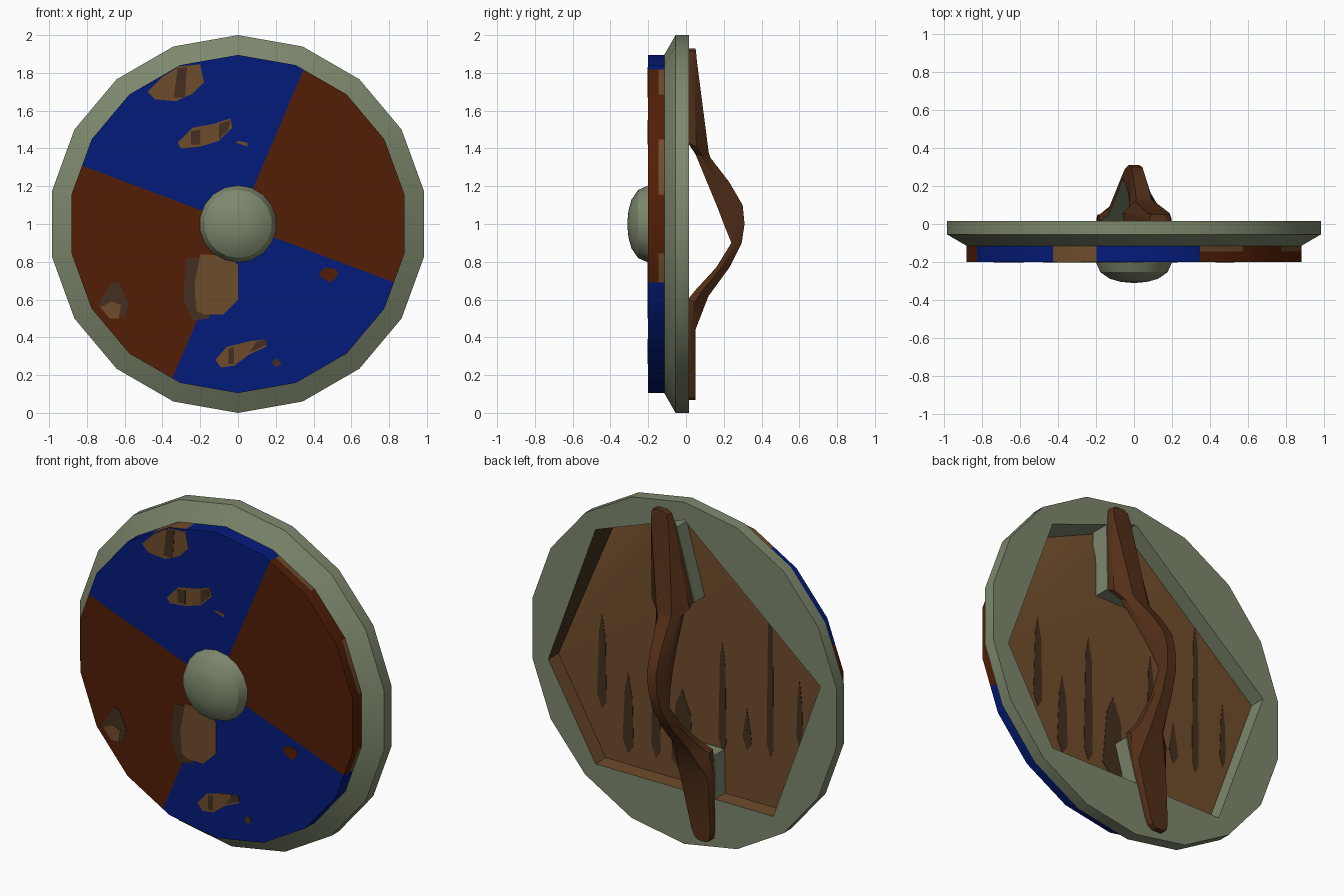
import bpy, bmesh, math

if "Cube" in bpy.data.objects:
    bpy.data.objects.remove(bpy.data.objects["Cube"])


def mat(name, rgb):
    m = bpy.data.materials.new(name)
    lin = [(c / 255 / 12.92) if c < 10.3 else ((c / 255 + 0.055) / 1.055) ** 2.4 for c in rgb]
    m.diffuse_color = (*lin, 1)
    m.use_nodes = True
    m.node_tree.nodes["Principled BSDF"].inputs["Base Color"].default_value = m.diffuse_color
    return m


GREEN = mat("grey_green_metal", (125, 136, 109))
BLUE = mat("blue_paint", (4, 27, 122))
RUST = mat("red_brown_paint", (82, 30, 6))
TAN = mat("bare_wood", (111, 76, 43))
DARK = mat("dark_wood", (68, 47, 30))
GRIP = mat("handle_leather", (83, 47, 24))


def P(deg, r, y):
    """Point on the shield circle, angle clockwise from the top."""
    a = math.radians(deg)
    return (r * math.sin(a), y, 1 + r * math.cos(a))


def finish(bm, name, mats, smooth=None):
    bmesh.ops.recalc_face_normals(bm, faces=bm.faces)
    me = bpy.data.meshes.new(name)
    bm.to_mesh(me)
    bm.free()
    for m in mats:
        me.materials.append(m)
    ob = bpy.data.objects.new(name, me)
    bpy.context.collection.objects.link(ob)
    if smooth:
        bpy.ops.object.select_all(action='DESELECT')
        bpy.context.view_layer.objects.active = ob
        ob.select_set(True)
        bpy.ops.object.shade_smooth_by_angle(angle=math.radians(smooth))
    return ob


def bridge(bm, a, b, mi=0):
    n = len(a)
    for i in range(n):
        j = (i + 1) % n
        bm.faces.new((a[i], a[j], b[j], b[i])).material_index = mi


def prism(name, pts, y0, y1, m):
    """Extrude an (x, z) outline between two depths."""
    bm = bmesh.new()
    a = [bm.verts.new((x, y0, z)) for x, z in pts]
    b = [bm.verts.new((x, y1, z)) for x, z in pts]
    bm.faces.new(a)
    bm.faces.new(b)
    bridge(bm, a, b)
    return finish(bm, name, [m])


R = 0.895
BACK = 0.015
FLOOR = -0.08

# rim: 18-sided band, back plate with a six-cornered opening, recessed wooden floor
bm = bmesh.new()
ring = lambda r, y: [bm.verts.new(P(20 * i, r, y)) for i in range(18)]
outer, mid, front = ring(1, BACK), ring(1, -0.055), ring(R, -0.115)
bridge(bm, outer, mid)
bridge(bm, mid, front)
corners = [0, 2, 5, 7, 11, 14]
wall_colour = [0, 2, 1, 1, 0, 0]
hole = [bm.verts.new(P(20 * k, R, BACK)) for k in corners]
floor = [bm.verts.new(P(20 * k, R, -0.19 if k == 2 else FLOOR)) for k in corners]
for i, k in enumerate(corners):
    j = (i + 1) % 6
    end = corners[j] or 18
    bm.faces.new([hole[j], hole[i]] + [outer[t % 18] for t in range(k, end + 1)])
    bm.faces.new((hole[i], hole[j], floor[j], floor[i])).material_index = wall_colour[i]
bm.faces.new((floor[0], floor[1], floor[2])).material_index = 1
bm.faces.new((floor[0], *floor[2:])).material_index = 1
finish(bm, "rim", [GREEN, TAN, DARK], 25)

# painted front board, cut into four quarters, with worn spots on its edge
bm = bmesh.new()
a = [bm.verts.new(P(20 * i, R, -0.2)) for i in range(18)]
m = [bm.verts.new(P(20 * i, R, -0.145)) for i in range(18)]
b = [bm.verts.new(P(20 * i, R, -0.112)) for i in range(18)]
bm.faces.new(a)
bridge(bm, a, m)
bridge(bm, m, b)
for ang in (23, 110.5, 331, 347):
    t = math.radians(ang)
    bmesh.ops.bisect_plane(bm, geom=bm.verts[:] + bm.edges[:] + bm.faces[:], dist=1e-5,
                           plane_co=(0, 0, 1), plane_no=(math.cos(t), 0, -math.sin(t)))
bm.normal_update()
for f in bm.faces:
    c = f.calc_center_median()
    d = math.degrees(math.atan2(c.x, c.z - 1)) % 360
    f.material_index = 0 if (d > 290.5 or d < 23 or 110.5 < d < 203) else 1
    side = c.y > -0.19
    if side and 331 < d < 347:
        f.material_index = 2
    elif side and c.y > -0.14 and 23 < d < 110:
        f.material_index = 2 if int(d / 20) % 2 else 1
finish(bm, "front_board", [BLUE, RUST, TAN], 25)

# worn paint patches on the front
worn = [
    (TAN, 1, [(-.48, 1.70), (-.44, 1.66), (-.33, 1.65), (-.24, 1.69), (-.18, 1.75), (-.2, 1.845),
              (-.31, 1.835), (-.4, 1.78)]),
    (DARK, 2, [(-.34, 1.67), (-.28, 1.67), (-.27, 1.83), (-.32, 1.825)]),
    (TAN, 1, [(-.32, 1.43), (-.3, 1.4), (-.2, 1.41), (-.1, 1.44), (-.03, 1.51), (-.04, 1.56), (-.13, 1.53),
              (-.24, 1.51)]),
    (DARK, 2, [(-.25, 1.42), (-.2, 1.42), (-.2, 1.5), (-.25, 1.49)]),
    (DARK, 2, [(-.1, 1.45), (-.05, 1.5), (-.04, 1.55), (-.1, 1.53)]),
    (TAN, 1, [(-.01, 1.43), (.05, 1.41), (.05, 1.43), (0, 1.44)]),
    (DARK, 1, [(-.29, .6), (-.24, .49), (-.15, .5), (-.15, .82), (-.27, .82), (-.28, .74)]),
    (TAN, 2, [(-.22, .54), (-.18, .52), (-.08, .52), (0, .6), (0, .78), (-.04, .83), (-.2, .84), (-.23, .68)]),
]
worn2 = [
    (DARK, 1, [(-.74, .57), (-.67, .69), (-.63, .69), (-.58, .58), (-.6, .51), (-.68, .51)]),
    (TAN, 2, [(-.73, .56), (-.67, .59), (-.62, .57), (-.63, .5), (-.68, .5)]),
    (RUST, 1, [(.43, .74), (.46, .77), (.52, .76), (.53, .73), (.49, .69), (.44, .72)]),
    (TAN, 1, [(-.12, .28), (-.09, .24), (-.02, .25), (.06, .31), (.15, .35), (.15, .39), (.06, .38), (-.06, .35)]),
    (DARK, 2, [(.06, .32), (.15, .36), (.15, .39), (.1, .38)]),
    (DARK, 2, [(-.05, .26), (-.02, .26), (-.02, .35), (-.05, .34)]),
    (DARK, 1, [(.18, .27), (.21, .29), (.23, .26), (.2, .24)]),
]
for i, (col, lvl, pts) in enumerate(worn + worn2):
    prism(f"worn_patch_{i}", pts, -0.2 - 0.002 * lvl, -0.1995, col)

# dark streaks on the wooden floor at the back: x, low z, high z, half width
for i, (x, z0, z1, w) in enumerate([(-.18, .55, 1.2, .025), (-.49, .6, 1.5, .022), (-.34, .6, .85, .03),
                                    (.43, .38, .85, .035), (.08, .35, .85, .07), (.6, .6, 1.15, .03),
                                    (.25, .4, 1.15, .03), (-.68, .7, 1.1, .02)]):
    prism(f"wood_streak_{i}", [(x - w, z0 + .05), (x, z0), (x + w, z0 + .08), (x + w * .6, z1 - .1), (x, z1),
                               (x - w * .8, z1 - .14)], FLOOR - .0005, FLOOR + .002, DARK)

# domed boss with a conical collar
bm = bmesh.new()
prof = [(.204, -.2), (.18, -.254), (.13, -.288), (.07, -.305)]
rings = [[bm.verts.new(P(20 * i, r, y)) for i in range(18)] for r, y in prof]
for p, q in zip(rings, rings[1:]):
    bridge(bm, p, q)
tip = bm.verts.new((0, -.311, 1))
for i in range(18):
    bm.faces.new((rings[-1][i], rings[-1][(i + 1) % 18], tip))
bm.faces.new(rings[0])
finish(bm, "boss", [GREEN], 27)

# metal tongues under the handle ends
TILT = 0.15
for name, s in (("upper_tongue", 1), ("lower_tongue", -1)):
    pts = [(TILT * d * s + e, 1 + d * s) for d, e in ((.43, -.13), (.43, .13), (.84, .075), (.84, -.075))]
    prism(name, pts, -0.1, BACK - 0.002, GREEN)

# leaning handle: outer (y, z), inner (y, z), half width, ridge narrowing
stations = [
    (.05, 1.93, .01, 1.93, .03, .9), (.053, 1.915, .01, 1.915, .055, .9), (.058, 1.86, .01, 1.86, .068, .85),
    (.12, 1.38, .01, 1.43, .122, .4), (.13, 1.35, .05, 1.37, .08, .5), (.23, 1.22, .12, 1.2, .055, .6),
    (.30, 1.1, .17, 1.08, .045, .65), (.31, 1.0, .2, 1.0, .042, .65), (.295, .9, .24, .9, .045, .65),
    (.23, .77, .16, .77, .055, .6), (.12, .62, .05, .65, .08, .5), (.10, .57, .01, .6, .122, .45),
    (.05, .44, .01, .44, .11, .85), (.05, .13, .01, .13, .068, .9), (.05, .085, .01, .085, .055, .9),
    (.05, .067, .01, .067, .03, .9),
]
bm = bmesh.new()
secs = []
for yo, zo, yi, zi, w, k in stations:
    ym, zm = yi + (yo - yi) * .42, zi + (zo - zi) * .42
    sec = [(-w, yi, zi), (-w, ym, zm), (-w * k, yo, zo), (w * k, yo, zo), (w, ym, zm), (w, yi, zi)]
    secs.append([bm.verts.new((x + TILT * (z - 1), y, z)) for x, y, z in sec])
for p, q in zip(secs, secs[1:]):
    for i in range(6):
        j = (i + 1) % 6
        bm.faces.new((p[i], p[j], q[j], q[i])).material_index = 1 if i == 5 else 0
bm.faces.new(secs[0])
bm.faces.new(secs[-1])
finish(bm, "handle", [GRIP, GREEN], 30)
